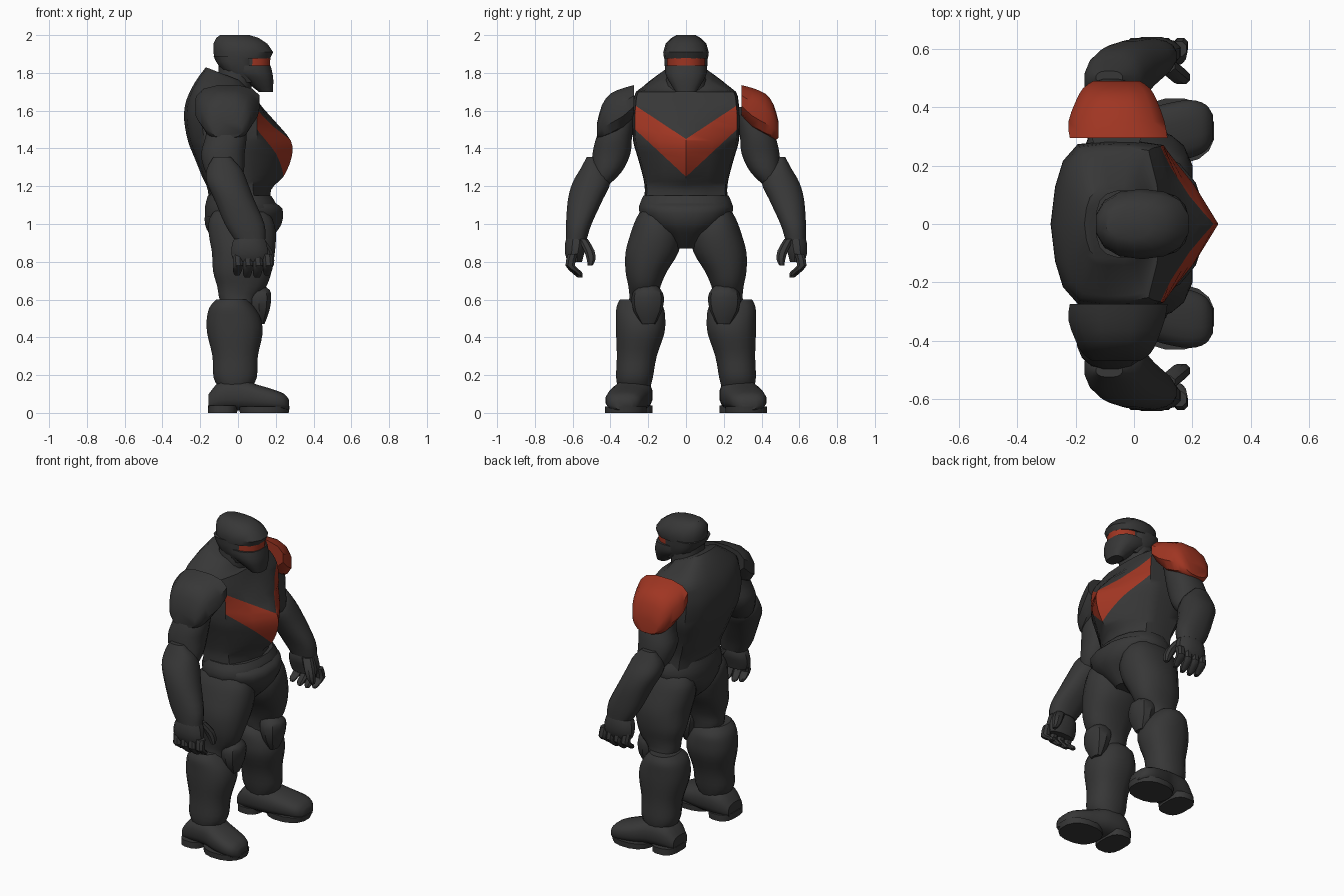
import bpy, bmesh, math
from mathutils import Vector

cube = bpy.data.objects.get("Cube")
if cube:
    bpy.data.objects.remove(cube, do_unlink=True)


def material(name, color):
    mat = bpy.data.materials.new(name)
    mat.use_nodes = True
    mat.diffuse_color = color
    mat.node_tree.nodes["Principled BSDF"].inputs["Base Color"].default_value = color
    return mat


dark = material("charcoal armour", (0.038, 0.038, 0.038, 1))
red = material("rust red", (0.35, 0.036, 0.016, 1))


def smooth_rows(rows, steps):
    """Insert Catmull-Rom rows between the given rows of numbers."""
    out = []
    for i in range(len(rows) - 1):
        p0, p1 = rows[max(i - 1, 0)], rows[i]
        p2, p3 = rows[i + 1], rows[min(i + 2, len(rows) - 1)]
        for s in range(steps):
            t = s / steps
            out.append([b + t * (c - a) / 2 + t * t * (2 * a - 5 * b + 4 * c - d) / 2
                        + t * t * t * (3 * b - a - 3 * c + d) / 2
                        for a, b, c, d in zip(p0, p1, p2, p3)])
    return out + [rows[-1]]


def skin(rings):
    """Join rings of points into a closed bmesh."""
    bm = bmesh.new()
    loops = [[bm.verts.new(p) for p in ring] for ring in rings]
    n = len(loops[0])
    for low, high in zip(loops, loops[1:]):
        for i in range(n):
            j = (i + 1) % n
            bm.faces.new((low[i], low[j], high[j], high[i]))
    bm.faces.new(loops[0])
    bm.faces.new(loops[-1])
    bmesh.ops.recalc_face_normals(bm, faces=bm.faces)
    return bm


def finish(name, bm, mats, angle=35):
    mesh = bpy.data.meshes.new(name)
    bm.to_mesh(mesh)
    bm.free()
    for mat in mats:
        mesh.materials.append(mat)
    obj = bpy.data.objects.new(name, mesh)
    bpy.context.collection.objects.link(obj)
    bpy.ops.object.select_all(action="DESELECT")
    obj.select_set(True)
    bpy.context.view_layer.objects.active = obj
    bpy.ops.object.shade_smooth_by_angle(angle=math.radians(angle))
    return obj


def loft_mesh(axis, rows, side=1, sides=16, power=2.3, steps=3):
    """Rows hold a position on the axis, then the low and high bounds of the other two axes."""
    def wave(v):
        # Signed power, scaled so that the widest corners reach the bounds
        return math.copysign(abs(v / math.cos(math.pi / sides)) ** (2 / power), v)

    rings = []
    for pos, a0, a1, b0, b1 in smooth_rows(rows, steps):
        ring = []
        for i in range(sides):
            ang = math.tau * (i + 0.5) / sides
            a = (a0 + a1) / 2 + (a1 - a0) / 2 * wave(math.cos(ang))
            b = (b0 + b1) / 2 + (b1 - b0) / 2 * wave(math.sin(ang))
            x, y, z = {"x": (pos, a, b), "y": (a, pos, b), "z": (a, b, pos)}[axis]
            ring.append((x, y * side, z))
        rings.append(ring)
    return skin(rings)


def loft(name, axis, rows, mat=dark, **options):
    return finish(name, loft_mesh(axis, rows, **options), [mat])


# Torso with a keeled chest: height, front, side and back depth, half width
torso_rows = [
    (1.06, .17, .10, -.15, .225), (1.18, .175, .08, -.16, .218),
    (1.25, .24, .08, -.19, .228), (1.35, .283, .09, -.23, .255),
    (1.44, .28, .10, -.265, .28), (1.55, .19, .10, -.285, .285),
    (1.63, .12, .09, -.28, .28), (1.70, .085, .05, -.255, .265),
    (1.77, .06, .02, -.215, .2), (1.83, .03, 0, -.17, .12)]
rings = []
for z, front, flank, back, w in smooth_rows(torso_rows, 3):
    def depth(t):
        return flank + (back - flank) * t
    half = [(front, 0), ((front + flank) / 2 + .012, w * .5), (flank, w * .95),
            (depth(.2), w * .99), (depth(.5), w), (depth(.76), w * .96),
            (depth(.89), w * .76), (depth(.96), w * .45), (back, 0)]
    ring = half + [(x, -y) for x, y in half[-2:0:-1]]
    # The collar slopes down towards the front
    rings.append([(x, y, z - max(0, z - 1.7) * 3 * (x - back)) for x, y in ring])
bm = skin(rings)

# Chest chevron: cut along two sloped lines on each half, then colour between them
upper, lower = (1.45, .66), (1.25, .93)
for side in (1, -1):
    for height, slope in (upper, lower):
        faces = [f for f in bm.faces if f.normal.x > .2 and f.calc_center_median().y * side > 0]
        edges = {e for f in faces for e in f.edges}
        verts = {v for f in faces for v in f.verts}
        bmesh.ops.bisect_plane(bm, geom=faces + list(edges) + list(verts), dist=1e-5,
                               plane_co=(0, 0, height),
                               plane_no=Vector((0, -slope * side, 1)).normalized())
bm.normal_update()
for f in bm.faces:
    c = f.calc_center_median()
    inside = lower[0] + lower[1] * abs(c.y) < c.z < upper[0] + upper[1] * abs(c.y)
    f.material_index = int(inside and f.normal.x > .3)
finish("torso", bm, [dark, red], 42)

# Pelvis and belt
loft("pelvis", "z", [
    (.87, -.08, .12, -.06, .06), (.93, -.14, .18, -.11, .11), (1.0, -.175, .23, -.2, .2),
    (1.08, -.17, .235, -.24, .24), (1.12, -.155, .18, -.23, .23)])
loft("belt", "z", [
    (1.04, -.175, .2, -.24, .24), (1.09, -.175, .21, -.25, .25),
    (1.15, -.16, .175, -.225, .225)], steps=2)

# Head: neck, crown with brow, cheek guard at the back, visor and jaw
loft("neck", "z", [(1.66, -.14, .065, -.12, .12), (1.76, -.11, .075, -.105, .105),
                   (1.87, -.1, .08, -.1, .1)])
loft("helmet_crown", "z", [
    (1.877, -.125, .17, -.114, .114), (1.91, -.13, .186, -.118, .118),
    (1.955, -.13, .155, -.105, .105), (1.985, -.115, .11, -.075, .075),
    (2.0, -.095, .06, -.05, .05)], steps=1, sides=14)
loft("helmet_back", "z", [
    (1.75, .01, .09, -.085, .085), (1.82, -.09, .09, -.111, .111),
    (1.89, -.13, .09, -.115, .115)], power=3, steps=2)
bm = loft_mesh("z", [(1.82, -.08, .168, -.1, .1), (1.89, -.08, .172, -.1, .1)], steps=1)
for f in bm.faces:
    f.material_index = int(f.calc_center_median().x > .06)
finish("visor", bm, [dark, red])
loft("jaw_guard", "z", [
    (1.7, .11, .185, -.055, .055), (1.76, .03, .187, -.093, .093),
    (1.8, -.04, .182, -.11, .11), (1.84, -.05, .172, -.11, .11)], power=2.6, steps=2)

for side, label, colour in ((1, "left", red), (-1, "right", dark)):
    # Shoulder plate
    shift = .01 * side - .01
    loft(label + "_shoulder_plate", "y", [
        (.295 + shift, -.22, .115, 1.57, 1.735), (.35 + shift, -.225, .105, 1.5, 1.72),
        (.42 + shift, -.2, .08, 1.455, 1.69), (.465 + shift, -.175, .055, 1.445, 1.63),
        (.49 + shift, -.14, .02, 1.455, 1.54)],
        colour, side=side, power=2.4, steps=2, sides=12)
    # Arm
    loft(label + "_upper_arm", "z", [
        (1.19, -.11, 0, .43, .5), (1.27, -.17, .03, .345, .5), (1.37, -.195, .035, .295, .495),
        (1.47, -.17, .045, .285, .47), (1.62, -.15, .03, .25, .4)], side=side)
    loft(label + "_forearm", "z", [
        (.92, -.02, .145, .525, .635), (1.0, -.07, .14, .5, .635), (1.13, -.125, .085, .44, .625),
        (1.22, -.165, .05, .4, .6), (1.29, -.165, .02, .42, .56),
        (1.355, -.13, -.04, .48, .525)], side=side)
    # Hand with four curled fingers and a thumb
    loft(label + "_palm", "z", [
        (.8, -.02, .15, .55, .625), (.84, -.035, .16, .54, .64),
        (.9, -.03, .15, .525, .64), (.95, 0, .13, .54, .625)], side=side, sides=12, steps=2)
    for i in range(4):
        x, r = .155 - i * .053, .025
        tip = .71 + .012 * abs(i - 1.5)
        path = ((tip, x, .56, r * .5), (tip + .02, x, .575, r * .9),
                (.78, x + .005, .613, r), (.84, x, .6, r))
        loft(label + "_finger", "z", [(z, a - q, a + q, b - q, b + q) for z, a, b, q in path],
             side=side, sides=8, steps=2)
    loft(label + "_thumb", "z", [
        (.78, .165, .19, .495, .52), (.81, .145, .192, .48, .525),
        (.86, .12, .18, .485, .54), (.92, .08, .14, .52, .57)], side=side, sides=8, steps=2)
    # Leg
    loft(label + "_thigh", "z", [
        (.55, -.08, .08, .15, .31), (.61, -.1, .1, .145, .3), (.67, -.11, .15, .135, .305),
        (.75, -.132, .178, .1, .32), (.85, -.138, .195, .04, .32), (.95, -.155, .2, .025, .293),
        (1.03, -.15, .18, .06, .263), (1.1, -.1, .12, .1, .22)], side=side)
    loft(label + "_knee_pad", "z", [
        (.47, .09, .14, .165, .235), (.54, .06, .166, .13, .275), (.61, .04, .176, .12, .285),
        (.65, .04, .168, .135, .27), (.68, .05, .13, .16, .24)], side=side, sides=10, steps=2)
    loft(label + "_shin", "z", [
        (.13, -.1, .07, .19, .36), (.19, -.13, .1, .175, .37), (.3, -.135, .105, .155, .366),
        (.42, -.163, .13, .115, .37), (.5, -.165, .12, .11, .37),
        (.56, -.15, .085, .12, .368), (.6, -.115, .05, .16, .35)], side=side)
    # Boot with heel and sole, toes turned out
    loft(label + "_boot", "x", [
        (-.155, .21, .35, .01, .1), (-.09, .18, .375, .01, .17), (.02, .18, .385, .012, .175),
        (.1, .2, .41, .01, .15), (.19, .225, .425, .01, .123), (.245, .25, .41, .01, .1),
        (.27, .29, .375, .015, .07)], side=side, power=2.6)
    loft(label + "_heel", "z", [(0, -.16, -.005, .178, .395), (.04, -.16, 0, .178, .395)],
         side=side, power=2.8, steps=1)
    loft(label + "_sole", "z", [(0, .01, .268, .21, .428), (.035, .005, .275, .208, .43)],
         side=side, power=2.3, steps=1)
